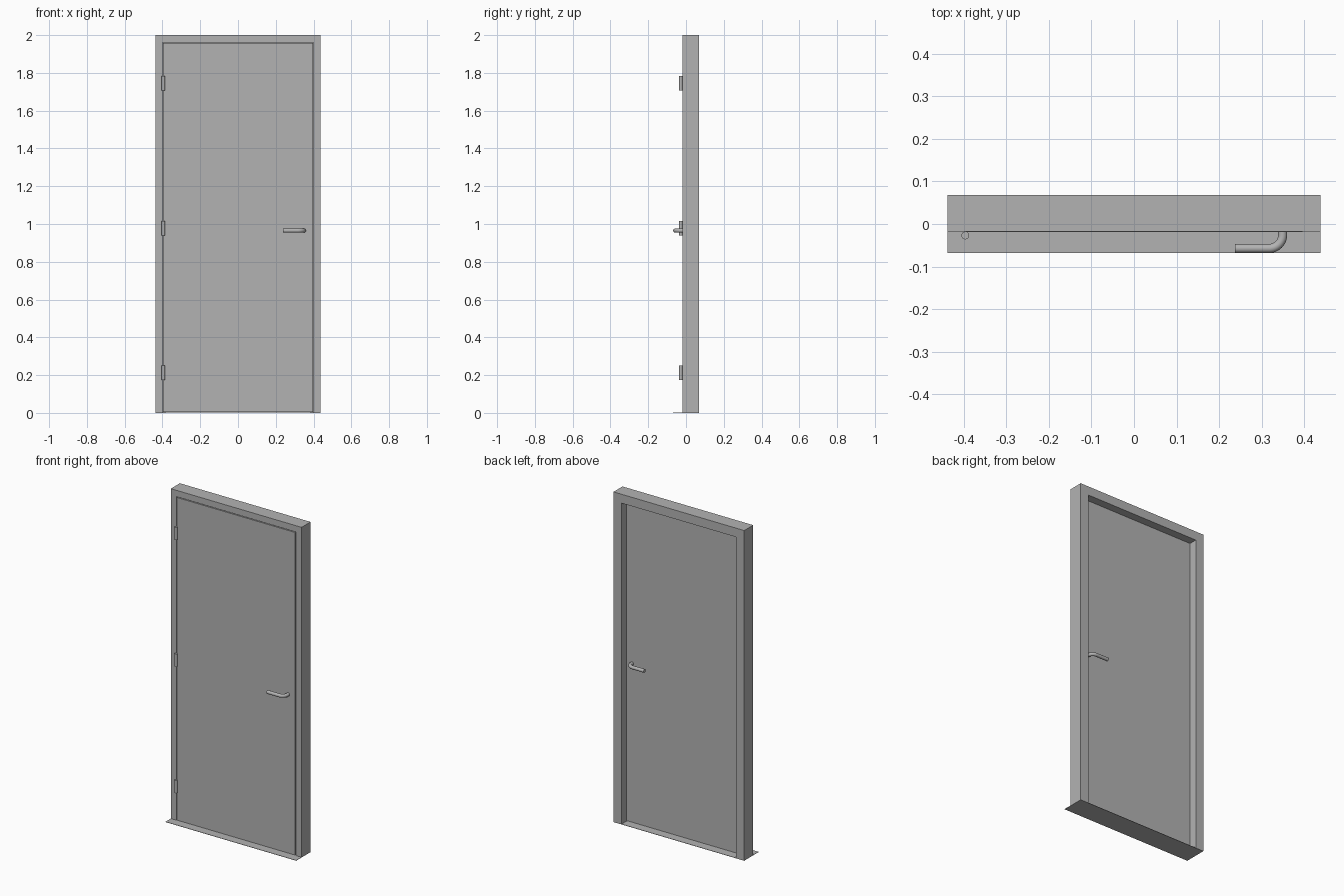
import bpy, bmesh, math
from mathutils import Vector

cube = bpy.data.objects.get("Cube")
if cube:
    bpy.data.objects.remove(cube)

grey = bpy.data.materials.new("plain_grey")
grey.use_nodes = True
grey.diffuse_color = (0.45, 0.45, 0.45, 1)
grey.node_tree.nodes["Principled BSDF"].inputs["Base Color"].default_value = (0.45, 0.45, 0.45, 1)

HALF_W, HEIGHT = 0.438, 2.0
FRONT, BACK = -0.0175, 0.0685      # frame depth
LEAF_BACK = 0.018
HANDLE_Z = 0.965


def finish(name, bm, smooth=False):
    bmesh.ops.recalc_face_normals(bm, faces=bm.faces)
    mesh = bpy.data.meshes.new(name)
    bm.to_mesh(mesh)
    bm.free()
    mesh.materials.append(grey)
    obj = bpy.data.objects.new(name, mesh)
    bpy.context.collection.objects.link(obj)
    if smooth:
        bpy.ops.object.select_all(action='DESELECT')
        obj.select_set(True)
        bpy.context.view_layer.objects.active = obj
        bpy.ops.object.shade_smooth_by_angle(angle=math.radians(40))
    return obj


def box(name, low, high):
    bm = bmesh.new()
    bmesh.ops.create_cube(bm, size=1)
    low, high = Vector(low), Vector(high)
    for v in bm.verts:
        v.co = (low + high) / 2 + v.co * (high - low)
    return finish(name, bm)


def skin(bm, rings):
    """Bridge closed rings of points and cap both ends."""
    rows = [[bm.verts.new(p) for p in ring] for ring in rings]
    n = len(rows[0])
    for a, b in zip(rows, rows[1:]):
        for i in range(n):
            j = (i + 1) % n
            bm.faces.new((a[i], a[j], b[j], b[i]))
    bm.faces.new(rows[0])
    bm.faces.new(rows[-1])


# Frame: rebated profile (inset, depth) mitred around jambs and head
profile = [(0, FRONT), (0.038, FRONT), (0.038, LEAF_BACK + 0.001),
           (0.054, LEAF_BACK + 0.001), (0.054, BACK), (0, BACK)]
rings = []
for side, top in ((-1, False), (-1, True), (1, True), (1, False)):
    rings.append([(side * (HALF_W - d), y, HEIGHT - d if top else 0)
                  for d, y in profile])
bm = bmesh.new()
skin(bm, rings)
finish("door_frame", bm)

# Leaf and threshold plate
box("door_leaf", (-0.396, FRONT - 0.001, 0.004), (0.396, LEAF_BACK, 1.958))
box("threshold", (-HALF_W, -0.0685, 0), (HALF_W, BACK, 0.002))

# Hinge barrels
for label, z in (("lower", 0.212), ("middle", 0.978), ("upper", 1.745)):
    bm = bmesh.new()
    bmesh.ops.create_cone(bm, cap_ends=True, segments=24, radius1=0.009,
                          radius2=0.009, depth=0.076)
    bmesh.ops.translate(bm, verts=bm.verts, vec=(-0.396, -0.027, z))
    finish(label + "_hinge", bm, smooth=True)


# Lever handles: round bar with a quarter bend, one on each face
def handle(name, face_y, out):
    radius, bend, reach, x_post = 0.0105, 0.032, 0.04, 0.349
    path = [(x_post, -0.005, 0)]
    for i in range(13):
        a = math.pi / 2 * i / 12
        path.append((x_post - bend + bend * math.cos(a),
                     reach - bend + bend * math.sin(a), a))
    path.append((0.237, reach, math.pi / 2))
    rings = []
    for x, y, a in path:
        ring = []
        for k in range(20):
            t = math.tau * k / 20
            r = radius * math.cos(t)
            ring.append((x + r * math.cos(a), face_y + out * (y + r * math.sin(a)),
                         HANDLE_Z + radius * math.sin(t)))
        rings.append(ring)
    bm = bmesh.new()
    skin(bm, rings)
    finish(name, bm, smooth=True)


handle("front_handle", FRONT, -1)
handle("back_handle", LEAF_BACK, 1)
